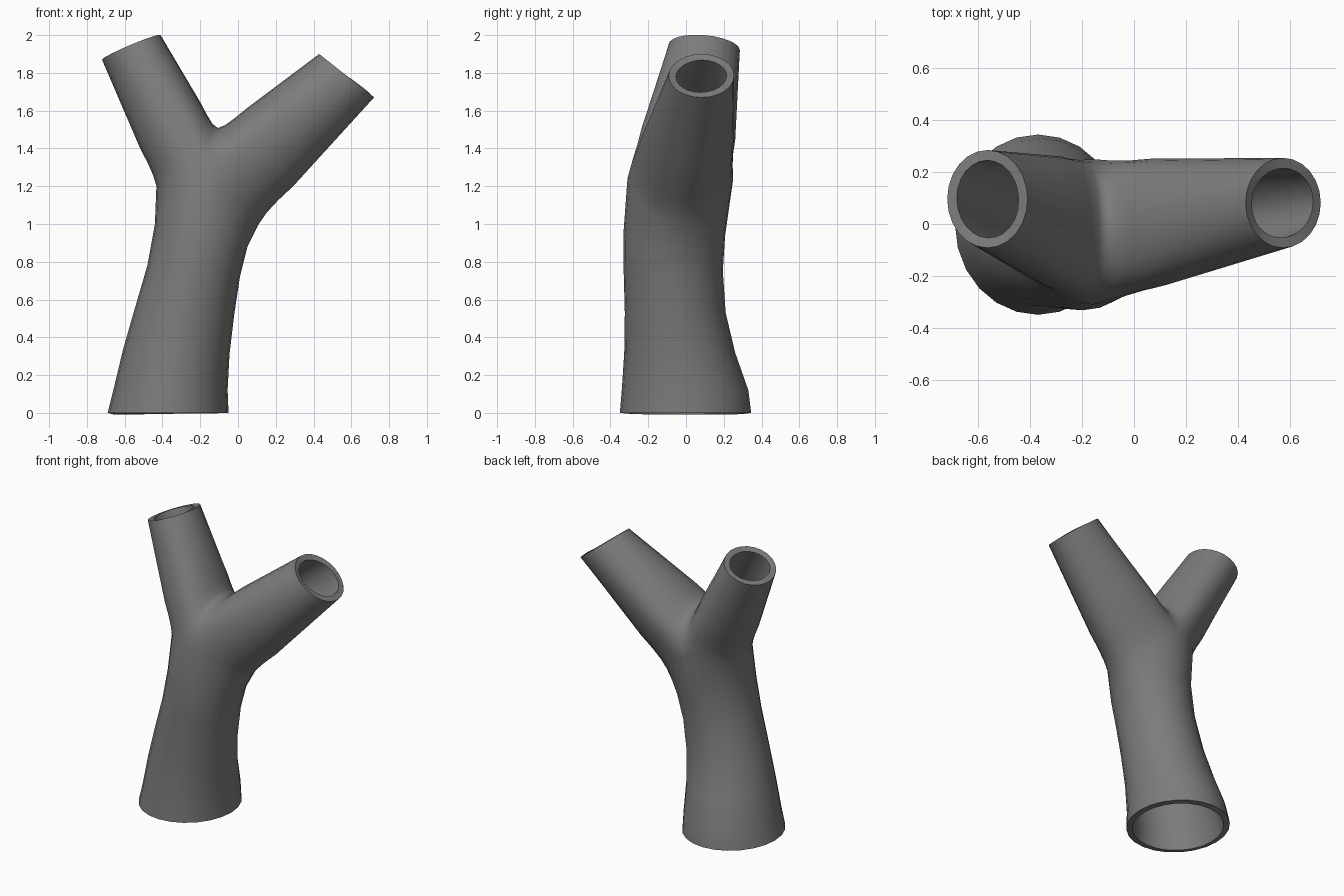
import bpy, bmesh
from math import sin, cos, pi, radians
from mathutils import Vector

cube = bpy.data.objects.get("Cube")
if cube:
    bpy.data.objects.remove(cube, do_unlink=True)

N = 24  # sides of every tube; index 0 points to +x, N/4 to the back


def ring(left, right, front_y, back_y, bump=0.0, tilt=0.0):
    """Elliptical section from its left and right (x, z) ends and its y range."""
    cy, hy = (front_y + back_y) / 2, (back_y - front_y) / 2
    l, r = Vector((left[0], cy, left[1])), Vector((right[0], cy, right[1]))
    pts = []
    for i in range(N):
        a = 2 * pi * i / N
        p = (l + r) / 2 + (r - l) / 2 * cos(a)
        pts.append(p + Vector((0, hy * sin(a), bump * sin(a) ** 2 + tilt * sin(a))))
    return pts


def add_ring(pts):
    return [bm.verts.new(p) for p in pts]


def bridge(lower, upper):
    for i in range(N):
        j = (i + 1) % N
        bm.faces.new((lower[i], lower[j], upper[j], upper[i]))


bm = bmesh.new()

# Trunk sections, bottom to fork
trunk = [add_ring(ring(*s)) for s in (
    ((-0.69, 0), (-0.05, 0), -0.35, 0.345),
    ((-0.66, 0.12), (-0.055, 0.12), -0.34, 0.33),
    ((-0.61, 0.33), (-0.045, 0.31), -0.327, 0.26),
    ((-0.55, 0.54), (-0.02, 0.52), -0.324, 0.21),
    ((-0.48, 0.78), (0.01, 0.72), -0.33, 0.195),
    ((-0.44, 1.0), (0.05, 0.88), -0.332, 0.207),
    ((-0.432, 1.2), (0.11, 1.0), -0.31, 0.25, 0.14),
)]
for lower, upper in zip(trunk, trunk[1:]):
    bridge(lower, upper)
fork = trunk[-1]

# Saddle arching from the back of the fork to its front
back, front = fork[N // 4].co, fork[3 * N // 4].co
saddle = {}
for i in range(N // 4 + 1, 3 * N // 4):
    a = 2 * pi * i / N
    p = (back + front) / 2 + (back - front) / 2 * sin(a)
    saddle[i] = bm.verts.new(p + Vector((0.05, 0, 0.255)) * abs(cos(a)))

# Each branch begins with half of the fork ring and the shared saddle
right_start = [saddle.get(i, fork[i]) for i in range(N)]
left_start = [saddle.get((N // 2 - i) % N, fork[i]) for i in range(N)]
soft = list(saddle.values())


def branch(start, end):
    base = [v.co.copy() for v in start]
    last = start
    for t in (0.07, 0.16, 0.3, 0.5, 0.75, 1):
        new = add_ring([p.lerp(q, t) for p, q in zip(base, end)])
        bridge(last, new)
        if t < 0.2:
            soft.extend(new)
        last = new


branch(right_start, ring((0.43, 1.90), (0.72, 1.67), -0.092, 0.255))
branch(left_start, ring((-0.72, 1.87), (-0.41, 2.0), -0.092, 0.285, 0, -0.015))

# Round off the crotch
for _ in range(3):
    bmesh.ops.smooth_vert(bm, verts=soft, factor=0.5,
                          use_axis_x=True, use_axis_y=True, use_axis_z=True)
bmesh.ops.recalc_face_normals(bm, faces=bm.faces)
if sum(f.normal.dot(f.calc_center_median() - Vector((-0.37, 0, 0)))
       for f in bm.faces if f.calc_center_median().z < 0.3) < 0:
    bmesh.ops.reverse_faces(bm, faces=bm.faces)

mesh = bpy.data.meshes.new("forked_tube")
bm.to_mesh(mesh)
bm.free()
tube = bpy.data.objects.new("forked_tube", mesh)
bpy.context.collection.objects.link(tube)

# Colour
mat = bpy.data.materials.new("dark_grey")
mat.use_nodes = True
colour = (0.2, 0.2, 0.2, 1)
mat.diffuse_color = colour
mat.node_tree.nodes["Principled BSDF"].inputs["Base Color"].default_value = colour
mesh.materials.append(mat)

# Wall thickness, then smooth sides with sharp rims
bpy.ops.object.select_all(action="DESELECT")
tube.select_set(True)
bpy.context.view_layer.objects.active = tube
wall = tube.modifiers.new("wall", "SOLIDIFY")
wall.thickness = 0.04
wall.offset = -1
bpy.ops.object.modifier_apply(modifier=wall.name)
bpy.ops.object.shade_smooth_by_angle(angle=radians(65))
